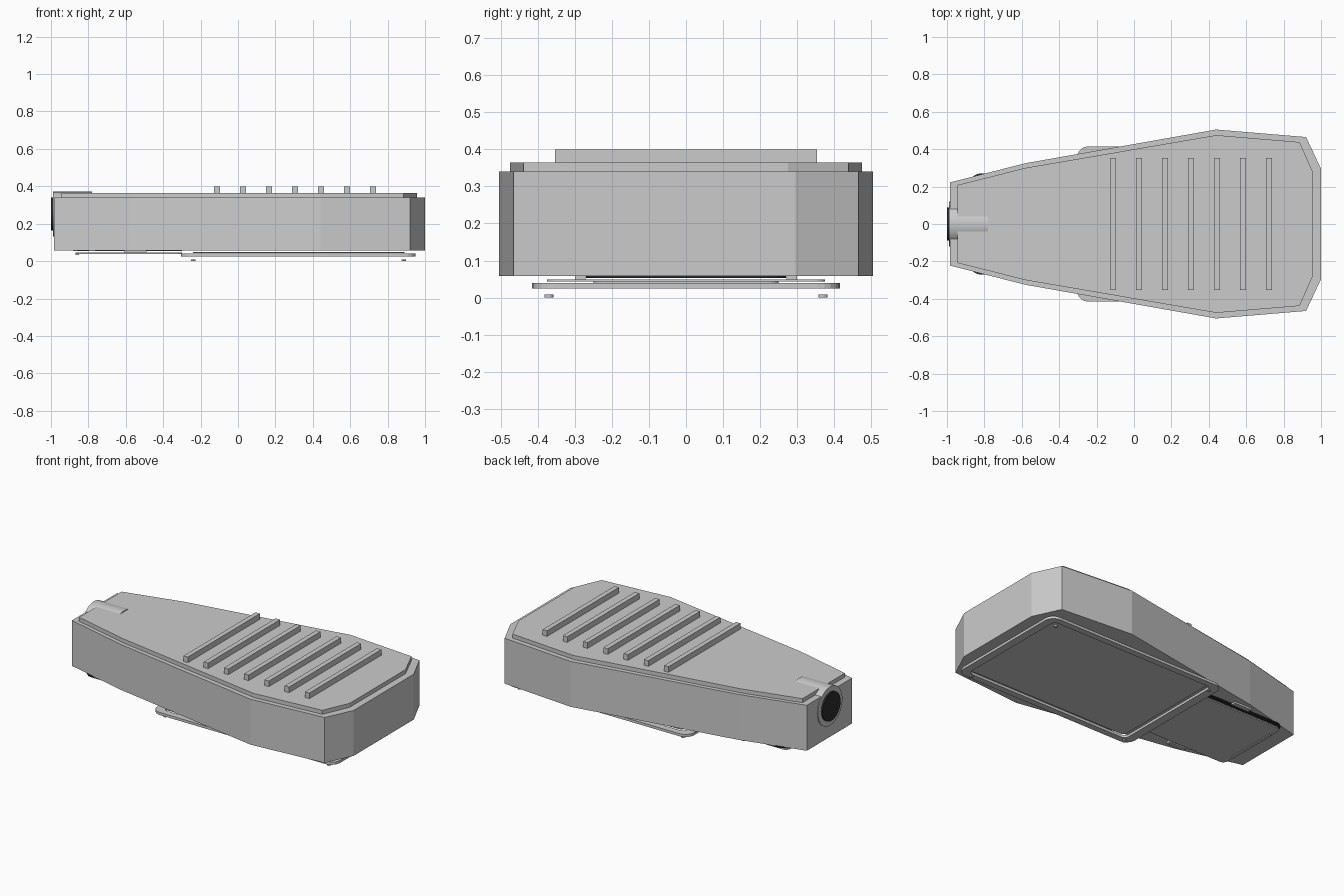
import bpy, bmesh, math

if "Cube" in bpy.data.objects:
    bpy.data.objects.remove(bpy.data.objects["Cube"])

dark = bpy.data.materials.new("dark")
dark.diffuse_color = (0.02, 0.025, 0.03, 1)
dark.use_nodes = True
dark.node_tree.nodes["Principled BSDF"].inputs["Base Color"].default_value = dark.diffuse_color


def finish(name, bm, mat=None):
    bmesh.ops.recalc_face_normals(bm, faces=bm.faces)
    me = bpy.data.meshes.new(name)
    bm.to_mesh(me)
    bm.free()
    ob = bpy.data.objects.new(name, me)
    bpy.context.collection.objects.link(ob)
    if mat:
        me.materials.append(mat)
    return ob


def prism(name, outline, z0, z1, mat=None):
    bm = bmesh.new()
    f = bm.faces.new([bm.verts.new((x, y, z0)) for x, y in outline])
    ext = bmesh.ops.extrude_face_region(bm, geom=[f])["geom"]
    for v in ext:
        if isinstance(v, bmesh.types.BMVert):
            v.co.z = z1
    return finish(name, bm, mat)


def mirrored(half):
    return half + [(x, -y) for x, y in reversed(half)]


def rounded(x0, x1, hy, r, n=5):
    pts = []
    corners = [(x1 - r, hy - r), (x0 + r, hy - r), (x0 + r, r - hy), (x1 - r, r - hy)]
    for k, (cx, cy) in enumerate(corners):
        for i in range(n + 1):
            a = math.pi / 2 * (k + i / n)
            pts.append((cx + r * math.cos(a), cy + r * math.sin(a)))
    return pts


def ring(name, outer, inner, z0, z1, mat=None):
    bm = bmesh.new()
    loops = [[bm.verts.new((x, y, z)) for x, y in pts]
             for pts, z in ((outer, z0), (outer, z1), (inner, z1), (inner, z0))]
    n = len(outer)
    for k in range(4):
        a, b = loops[k], loops[(k + 1) % 4]
        for i in range(n):
            j = (i + 1) % n
            bm.faces.new((a[i], a[j], b[j], b[i]))
    return finish(name, bm, mat)


def box(name, x0, x1, y0, y1, z0, z1, mat=None):
    return prism(name, [(x0, y0), (x1, y0), (x1, y1), (x0, y1)], z0, z1, mat)


def cylinder(name, loc, r, depth, along_x=False, sides=32, mat=None):
    bpy.ops.mesh.primitive_cylinder_add(vertices=sides, radius=r, depth=depth, location=loc,
                                        rotation=(0, math.pi / 2 if along_x else 0, 0))
    ob = bpy.context.object
    ob.name = name
    bpy.ops.object.shade_smooth_by_angle()
    if mat:
        ob.data.materials.append(mat)
    return ob


# Housing and stepped lid
prism("housing", mirrored([(-0.985, 0.222), (-0.58, 0.325), (0.44, 0.505),
                           (0.92, 0.465), (1.0, 0.295)]), 0.058, 0.34)
prism("lid", mirrored([(-0.945, 0.208), (-0.58, 0.3), (0.44, 0.475),
                       (0.885, 0.438), (0.958, 0.275)]), 0.34, 0.365)

# Cooling ribs
for i in range(7):
    x = -0.112 + i * 0.139
    box("cooling_rib", x - 0.015, x + 0.015, -0.353, 0.353, 0.36, 0.4)

# Pole socket with dark bore
cylinder("pole_socket", (-0.885, 0, 0.252), 0.12, 0.21, True)
cylinder("socket_bore", (-0.96, 0, 0.252), 0.088, 0.08, True, mat=dark)

# Lamp window: frame, glass, screws
ring("lamp_frame", rounded(-0.305, 0.95, 0.415, 0.06), rounded(-0.25, 0.9, 0.375, 0.03),
     0.024, 0.04)
prism("lamp_glass", rounded(-0.24, 0.89, 0.375, 0.03), 0.044, 0.049)
for x in (-0.24, 0.885):
    for y in (-0.37, 0.37):
        cylinder("frame_screw", (x, y, 0.004), 0.012, 0.008, sides=12)

# Rear service door with gasket, hinges and latch
ring("door_gasket", rounded(-0.88, -0.3, 0.27, 0.06), rounded(-0.85, -0.32, 0.245, 0.04),
     0.053, 0.06, dark)
prism("service_door", rounded(-0.87, -0.3, 0.25, 0.03), 0.038, 0.046)
box("door_latch", -0.87, -0.85, -0.17, 0.17, 0.034, 0.04)
for s in (-1, 1):
    box("door_hinge", -0.61, -0.49, s * 0.285 - 0.014, s * 0.285 + 0.014, 0.046, 0.059)
